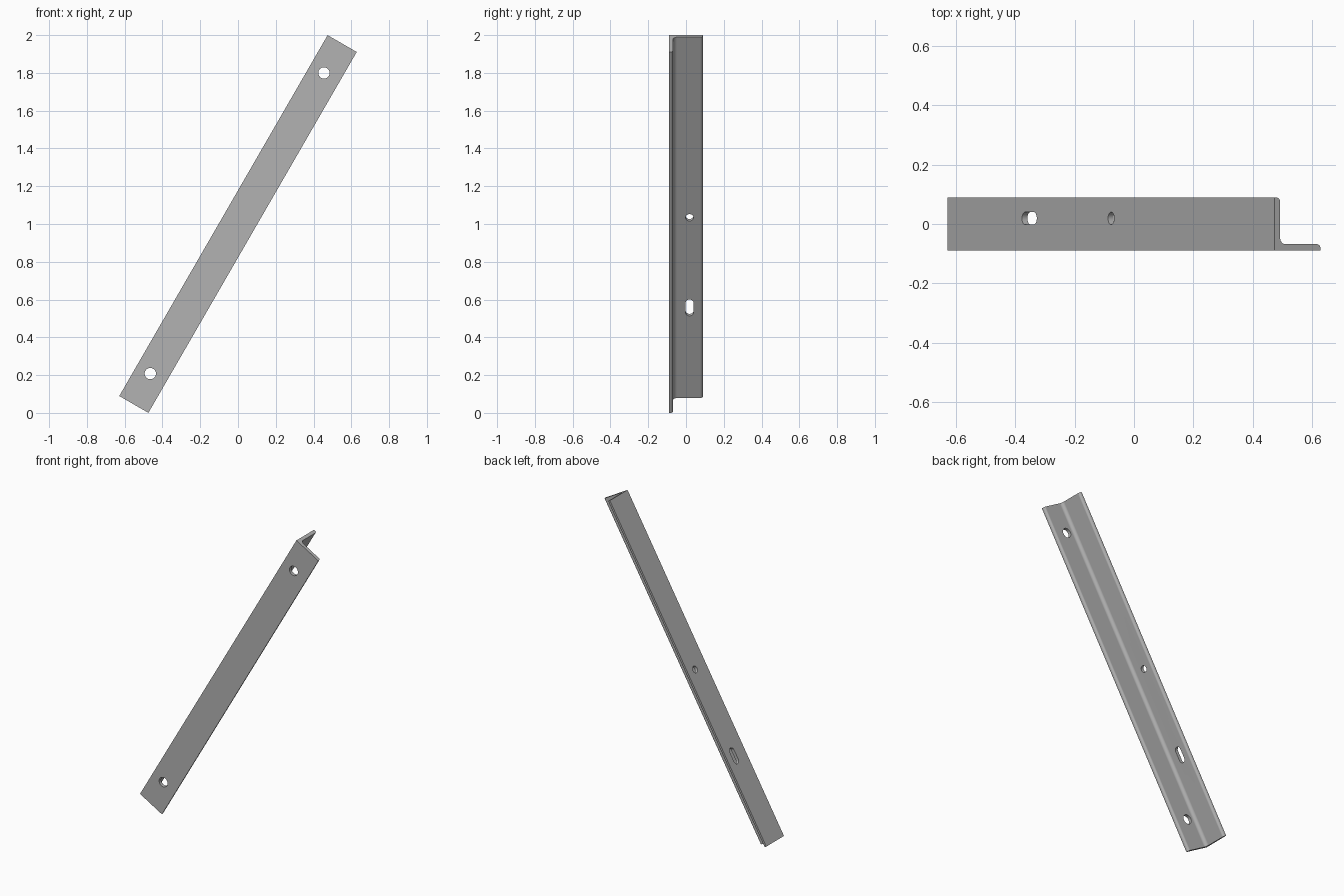
import bpy, bmesh, math
from mathutils import Matrix

cube = bpy.data.objects.get("Cube")
if cube:
    bpy.data.objects.remove(cube, do_unlink=True)

LENGTH, HALF, THICK = 2.206, 0.089, 0.021
TOE, FILLET = 0.014, 0.021

steel = bpy.data.materials.new("steel grey")
steel.use_nodes = True
grey = (0.45, 0.45, 0.45, 1)
steel.diffuse_color = grey
steel.node_tree.nodes["Principled BSDF"].inputs["Base Color"].default_value = grey


def arc(cx, cy, r, start, end, steps=8):
    angles = [math.radians(start + (end - start) * i / steps) for i in range(steps + 1)]
    return [(cx + r * math.cos(a), cy + r * math.sin(a)) for a in angles]


def prism(name, outline, depth):
    """Extrude an outline along local z, centred on the origin."""
    bm = bmesh.new()
    face = bm.faces.new([bm.verts.new((x, y, -depth / 2)) for x, y in outline])
    top = bmesh.ops.extrude_face_region(bm, geom=[face])["geom"]
    bmesh.ops.translate(bm, vec=(0, 0, depth),
                        verts=[v for v in top if isinstance(v, bmesh.types.BMVert)])
    bmesh.ops.recalc_face_normals(bm, faces=bm.faces)
    mesh = bpy.data.meshes.new(name)
    bm.to_mesh(mesh)
    bm.free()
    mesh.materials.append(steel)
    obj = bpy.data.objects.new(name, mesh)
    bpy.context.collection.objects.link(obj)
    return obj


# L section: square outer corner, inner fillet, rounded toes
inner = THICK - HALF
section = [(-HALF, -HALF), (HALF, -HALF)]
section += arc(HALF - TOE, inner - TOE, TOE, 0, 90)
section += arc(inner + FILLET, inner + FILLET, FILLET, 270, 180)
section += arc(inner - TOE, HALF - TOE, TOE, 0, 90)
section += [(-HALF, HALF)]
bar = prism("angle_bar", section, LENGTH)
bpy.context.view_layer.objects.active = bar
bar.select_set(True)


def drill(radius, matrix, half_length):
    """Cut a round hole or a slot (long in local y) through the bar."""
    s = half_length - radius
    outline = arc(0, s, radius, 0, 180, 16) + arc(0, -s, radius, 180, 360, 16)
    if s == 0:
        outline = arc(0, 0, radius, 0, 360, 32)[:-1]
    cutter = prism("hole_cutter", outline, 0.1)
    cutter.hide_render = True
    cutter.data.transform(matrix)
    cut = bar.modifiers.new("hole", "BOOLEAN")
    cut.operation, cut.solver, cut.object = "DIFFERENCE", "EXACT", cutter
    bpy.ops.object.modifier_apply(modifier=cut.name)
    bpy.data.objects.remove(cutter, do_unlink=True)


# Round holes in the front flange
for along in (-0.918, 0.92):
    drill(0.03, Matrix.Translation((-0.006, -HALF, along)) @ Matrix.Rotation(math.pi / 2, 4, "X"), 0.03)

# Round hole and slot in the side flange
for along, half_length in ((0, 0.021), (-0.551, 0.05)):
    turn = Matrix.Rotation(math.pi / 2, 4, "Z") @ Matrix.Rotation(math.pi / 2, 4, "X")
    drill(0.021, Matrix.Translation((-HALF, 0.019, along)) @ turn, half_length)

# Smooth the rounded edges, keep the flats flat
bpy.ops.object.shade_smooth_by_angle(angle=math.radians(35))
weighted = bar.modifiers.new("flat faces", "WEIGHTED_NORMAL")
weighted.keep_sharp = True

# Lean the bar to its right-hand slope
bar.matrix_world = Matrix.Translation((0, 0, 1)) @ Matrix.Rotation(math.radians(30), 4, "Y")
